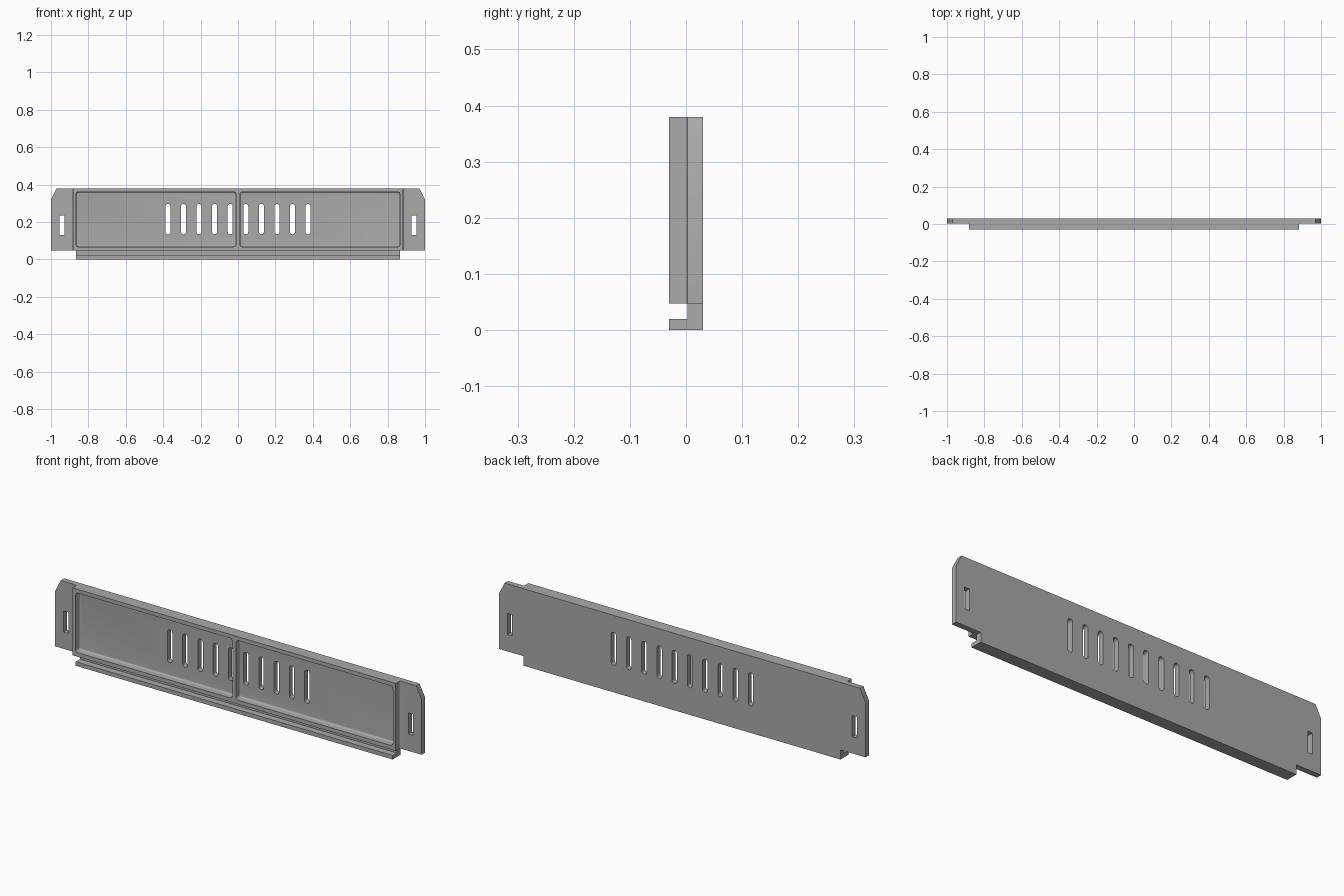
import bpy, bmesh
from math import pi, sin, cos

if "Cube" in bpy.data.objects:
    bpy.data.objects.remove(bpy.data.objects["Cube"])

FRONT, WEB, BACK = -0.03, 0.003, 0.03
BASE, TOP = 0.047, 0.38
FILLET = 0.008

grey = bpy.data.materials.new("plain grey")
grey.use_nodes = True
grey.diffuse_color = (0.4, 0.4, 0.4, 1)
grey.node_tree.nodes["Principled BSDF"].inputs["Base Color"].default_value = (0.4, 0.4, 0.4, 1)


def loft(bm, rings):
    """Closed solid through rings of equal point count."""
    loops = [[bm.verts.new(p) for p in ring] for ring in rings]
    n = len(loops[0])
    for a, b in zip(loops, loops[1:]):
        for i in range(n):
            j = (i + 1) % n
            bm.faces.new((a[i], a[j], b[j], b[i]))
    bm.faces.new(loops[0])
    bm.faces.new(loops[-1])


def make_object(name, bm):
    bmesh.ops.recalc_face_normals(bm, faces=bm.faces)
    mesh = bpy.data.meshes.new(name)
    bm.to_mesh(mesh)
    bm.free()
    mesh.materials.append(grey)
    obj = bpy.data.objects.new(name, mesh)
    bpy.context.collection.objects.link(obj)
    return obj


def combine(target, tool, operation):
    mod = target.modifiers.new(tool.name, 'BOOLEAN')
    mod.operation, mod.solver, mod.object = operation, 'EXACT', tool
    bpy.context.view_layer.objects.active = target
    bpy.ops.object.modifier_apply(modifier=mod.name)
    bpy.data.objects.remove(tool)


def rounded_rect(x0, x1, z0, z1, r, y, steps=6):
    pts = []
    corners = [(x1 - r, z1 - r), (x0 + r, z1 - r), (x0 + r, z0 + r), (x1 - r, z0 + r)]
    for k, (cx, cz) in enumerate(corners):
        for s in range(steps + 1):
            a = (k + s / steps) * pi / 2
            pts.append((cx + r * cos(a), y, cz + r * sin(a)))
    return pts


# Panel: plan section with thin ears and filleted shoulders, extruded upward
half = [(0.882, FRONT)]
for s in range(6):
    a = s / 5 * pi / 2
    half.append((0.882 + FILLET * (1 - cos(a)), WEB - FILLET * (1 - sin(a))))
half += [(1, WEB), (1, BACK)]
plan = half + [(-x, y) for x, y in reversed(half)]
bm = bmesh.new()
loft(bm, [[(x, y, z) for x, y in plan] for z in (BASE, TOP)])
panel = make_object("vented_panel", bm)

# Bottom lip: L section run along the width
section = [(FRONT, 0), (BACK, 0), (BACK, 0.06), (WEB, 0.06), (WEB, 0.02), (FRONT, 0.02)]
bm = bmesh.new()
loft(bm, [[(x, y, z) for y, z in section] for x in (-0.865, 0.865)])
combine(panel, make_object("bottom_lip", bm), 'UNION')

# Two front pockets with a filleted floor edge
profile = [(FRONT - 0.02, 0)]
for s in range(6):
    a = s / 5 * pi / 2
    profile.append((WEB - FILLET * (1 - sin(a)), FILLET * (1 - cos(a))))
bm = bmesh.new()
for x0, x1 in ((-0.866, -0.01), (0.01, 0.866)):
    loft(bm, [rounded_rect(x0 + i, x1 - i, 0.067 + i, 0.361 - i, 0.014 - i, y)
              for y, i in profile])
combine(panel, make_object("pocket_cutter", bm), 'DIFFERENCE')

# Vent slots, ear slots and clipped ear corners
bm = bmesh.new()
for k in range(10):
    x = (k - 4.5) * 0.0832
    loft(bm, [rounded_rect(x - 0.0135, x + 0.0135, 0.134, 0.296, 0.0132, y) for y in (-0.1, 0.1)])
for side in (-1, 1):
    slot = [(0.928, 0.13), (0.954, 0.13), (0.954, 0.234), (0.928, 0.234)]
    clip = [(0.965, 0.39), (1.005, 0.31), (1.05, 0.31), (1.05, 0.39)]
    for outline in (slot, clip):
        loft(bm, [[(side * x, y, z) for x, z in outline] for y in (-0.1, 0.1)])
combine(panel, make_object("slot_cutter", bm), 'DIFFERENCE')

# Smooth the fillets, keep the edges crisp
panel.select_set(True)
bpy.context.view_layer.objects.active = panel
bpy.ops.object.shade_smooth_by_angle(angle=0.6)
